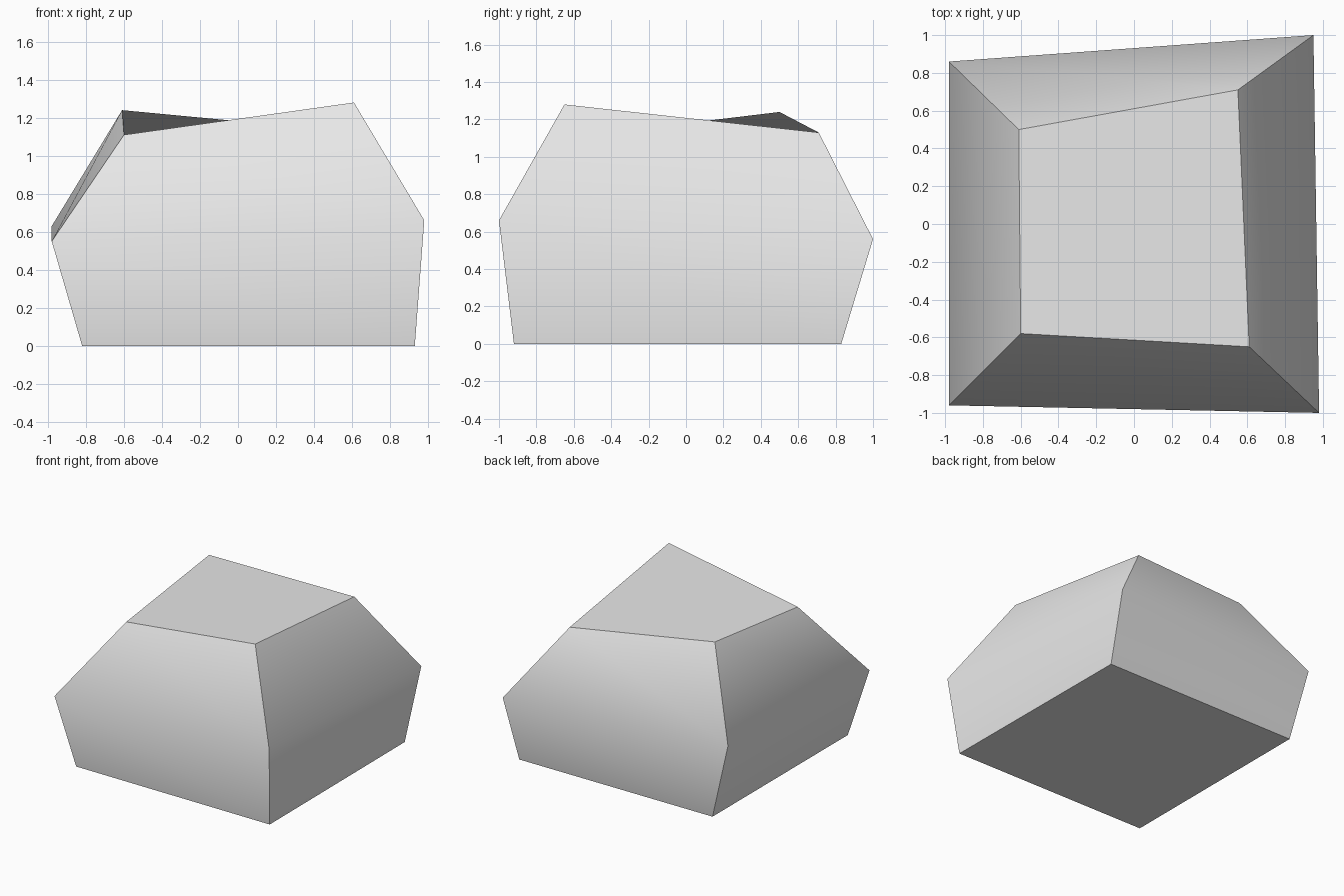
import bpy
import bmesh

cube = bpy.data.objects.get("Cube")
if cube:
    bpy.data.objects.remove(cube, do_unlink=True)

# One grey stone colour
stone = bpy.data.materials.new("stone_grey")
stone.use_nodes = True
grey = (0.8, 0.8, 0.8, 1.0)
stone.diffuse_color = grey
stone.node_tree.nodes["Principled BSDF"].inputs["Base Color"].default_value = grey

# Four-cornered rings: base, widest girdle, crown
# Corner order: front -x, front +x, back +x, back -x
RINGS = [
    [(-0.82, -0.91, 0), (0.93, -0.92, 0), (0.92, 0.83, 0), (-0.82, 0.83, 0)],
    [(-0.98, -0.96, 0.55), (0.98, -1.0, 0.66), (0.95, 1.0, 0.56), (-0.98, 0.86, 0.63)],
    [(-0.6, -0.58, 1.11), (0.61, -0.65, 1.28), (0.55, 0.71, 1.13), (-0.61, 0.5, 1.24)],
]

bm = bmesh.new()
base, girdle, crown = [[bm.verts.new(p) for p in ring] for ring in RINGS]
bm.faces.new(base[::-1])
bm.faces.new(crown)

# Sides, lofted ring to ring
for low, high in ((base, girdle), (girdle, crown)):
    for i in range(4):
        j = (i + 1) % 4
        face = bm.faces.new((low[j], high[j], high[i], low[i]))
        face.smooth = True

# Only the girdle is rounded; corners and rims stay sharp
for edge in bm.edges:
    edge.smooth = all(v in girdle for v in edge.verts)

mesh = bpy.data.meshes.new("boulder")
bm.to_mesh(mesh)
bm.free()
mesh.materials.append(stone)
boulder = bpy.data.objects.new("boulder", mesh)
bpy.context.collection.objects.link(boulder)
